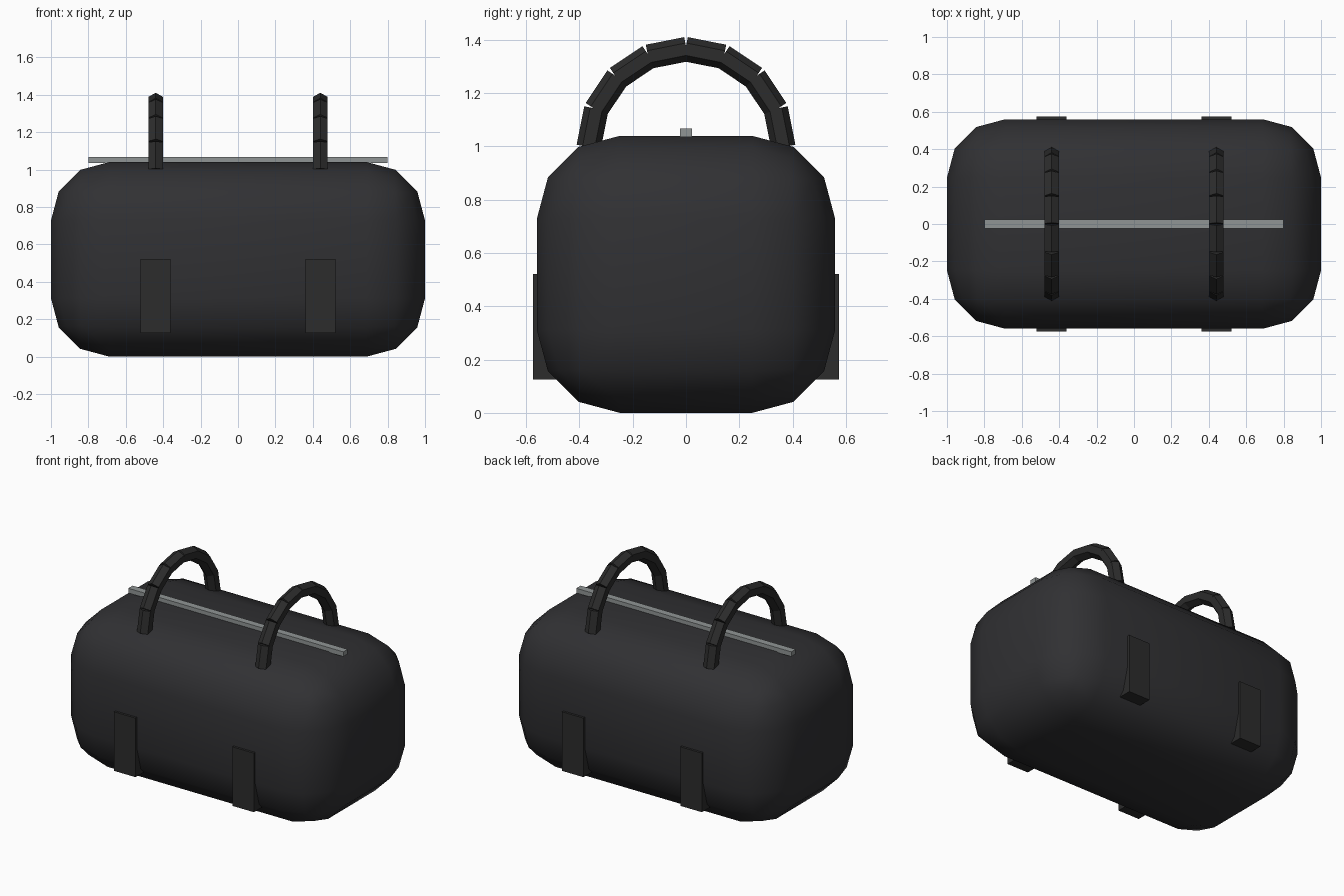
import bpy, math
from mathutils import Matrix, Vector
import bmesh

if "Cube" in bpy.data.objects:
    bpy.data.objects.remove(bpy.data.objects["Cube"])


def material(name, rgb):
    m = bpy.data.materials.new(name)
    m.diffuse_color = (*rgb, 1)
    m.use_nodes = True
    m.node_tree.nodes["Principled BSDF"].inputs["Base Color"].default_value = m.diffuse_color
    return m


FABRIC = material("dark_fabric", (0.03, 0.03, 0.033))
STRAP = material("strap_fabric", (0.025, 0.025, 0.025))
METAL = material("zip_metal", (0.28, 0.3, 0.3))


def finish(name, bm, mat, smooth=False):
    bmesh.ops.recalc_face_normals(bm, faces=bm.faces[:])
    me = bpy.data.meshes.new(name)
    bm.to_mesh(me)
    bm.free()
    me.materials.append(mat)
    me.polygons.foreach_set("use_smooth", [smooth] * len(me.polygons))
    ob = bpy.data.objects.new(name, me)
    bpy.context.collection.objects.link(ob)
    return ob


def box(name, lo, hi, mat, bevel=0.0):
    lo, hi = Vector(lo), Vector(hi)
    bm = bmesh.new()
    size = Matrix.Diagonal((*(hi - lo), 1))
    bmesh.ops.create_cube(bm, size=1, matrix=Matrix.Translation((lo + hi) / 2) @ size)
    if bevel:
        bmesh.ops.bevel(bm, geom=bm.edges[:], offset=bevel, segments=3,
                        profile=0.5, affect='EDGES')
    return finish(name, bm, mat, smooth=bool(bevel))


def handle(name, x, radius=0.365, z0=1.0, segments=8, thickness=0.046):
    # arch of separate hexagonal links, one ridge facing outward
    bm = bmesh.new()
    step = math.pi / segments
    chord = 2 * radius * math.sin(step / 2)
    mid = radius * math.cos(step / 2)
    for i in range(segments):
        a = (i + 0.5) * step
        out = Vector((0, math.cos(a), math.sin(a)))
        along = Vector((0, -math.sin(a), math.cos(a)))
        pos = Vector((x, 0, z0)) + out * mid
        rings = []
        for s in (-0.515, 0.515):
            rings.append([bm.verts.new(
                pos + along * chord * s
                + out * thickness * math.cos(k * math.pi / 3)
                + Vector((thickness * math.sin(k * math.pi / 3), 0, 0)))
                for k in range(6)])
        for ring in rings:
            bm.faces.new(ring)
        for k in range(6):
            n = (k + 1) % 6
            bm.faces.new((rings[0][k], rings[0][n], rings[1][n], rings[1][k]))
    return finish(name, bm, STRAP)


# rounded bag body
box("bag_body", (-1, -0.56, 0), (1, 0.56, 1.04), FABRIC, bevel=0.312)

# zip along the top
box("zip", (-0.8, -0.023, 1.035), (0.8, 0.023, 1.067), METAL)

# handles and side straps
for side, x in (("left", -0.44), ("right", 0.44)):
    handle(f"{side}_handle", x)
    for face, s in (("front", -1), ("back", 1)):
        ys = sorted((s * 0.45, s * 0.575))
        box(f"{face}_{side}_strap", (x - 0.08, ys[0], 0.125),
            (x + 0.08, ys[1], 0.522), STRAP)
